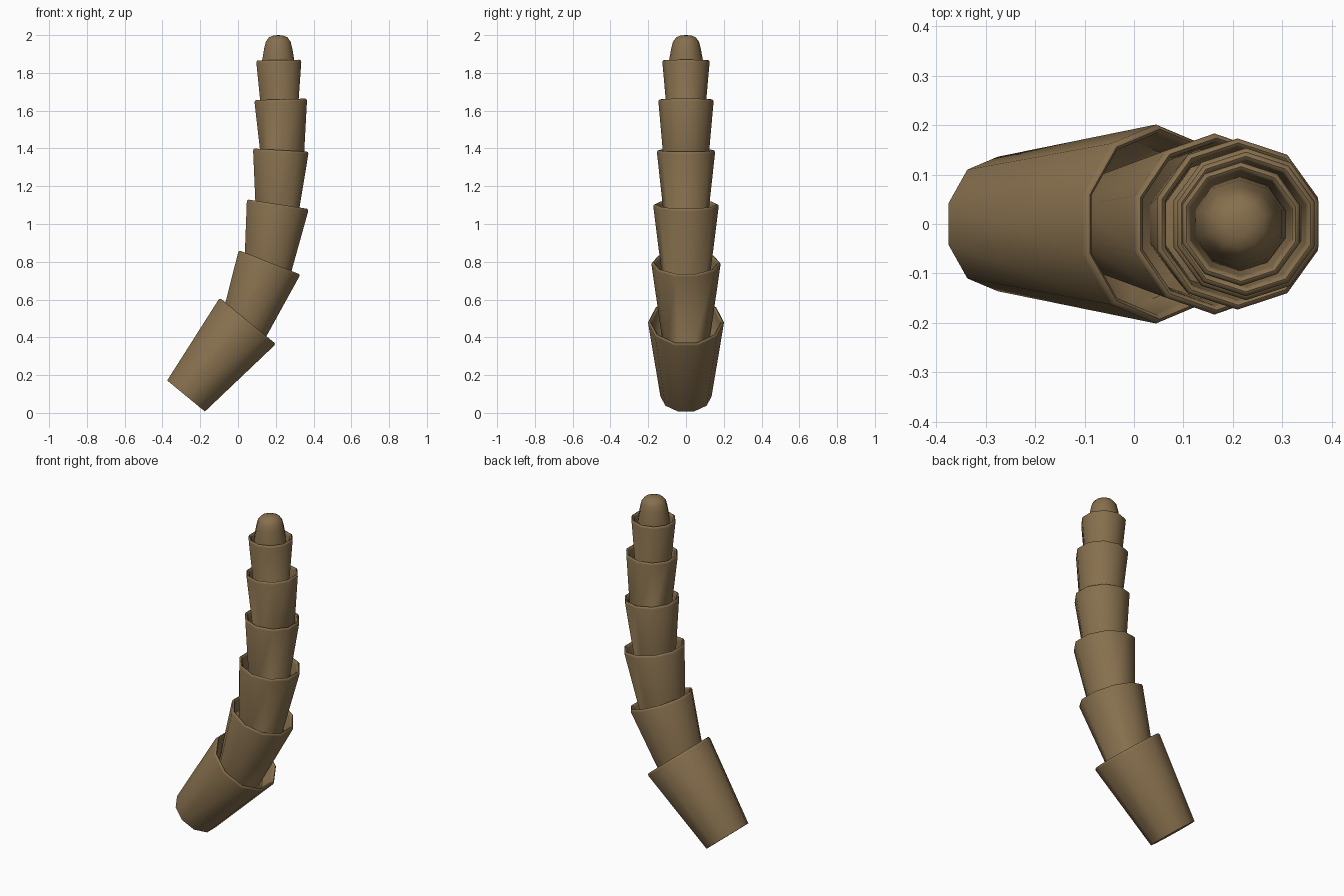
import bpy, bmesh, math
from mathutils import Vector

if "Cube" in bpy.data.objects:
    bpy.data.objects.remove(bpy.data.objects["Cube"])

SIDES = 10
# each sleeve: top centre x, z, axis direction x, z, length, base radius, top radius
SLEEVES = [
    (0.052, 0.487, 0.635, 0.772, 0.515, 0.136, 0.201),
    (0.167, 0.797, 0.367, 0.930, 0.45, 0.124, 0.183),
    (0.211, 1.105, 0.154, 0.988, 0.40, 0.125, 0.173),
    (0.227, 1.391, 0.060, 0.998, 0.36, 0.116, 0.154),
    (0.226, 1.660, -0.030, 0.9995, 0.34, 0.117, 0.146),
    (0.216, 1.868, -0.015, 0.9999, 0.27, 0.102, 0.125),
]
# rounded tip: height, radius
TIP = [(1.80, 0.096), (1.87, 0.089), (1.93, 0.078), (1.965, 0.069),
       (1.988, 0.052), (1.998, 0.027)]

bm = bmesh.new()
rings = []


def add_ring(cx, cz, ax, az, r):
    """Ten-sided ring square to the axis, joined to the previous ring."""
    c, u, v = Vector((cx, 0, cz)), Vector((az, 0, -ax)), Vector((0, 1, 0))
    ring = []
    for i in range(SIDES):
        a = math.pi / 2 + math.tau * i / SIDES
        ring.append(bm.verts.new(c + u * (r * math.cos(a)) + v * (r * math.sin(a))))
    if rings:
        low = rings[-1]
        for i in range(SIDES):
            j = (i + 1) % SIDES
            bm.faces.new((low[i], low[j], ring[j], ring[i]))
    rings.append(ring)


# sleeves: outer wall, rounded lip, then the inner wall down to the next sleeve
for x, z, ax, az, length, r0, r1 in SLEEVES:
    lip = 0.012
    steps = [(length, r0), (lip, r1), (0.003, r1 - 0.003), (0, r1 - 0.009),
             (0.004, r1 - 0.016), (0.015, r1 - 0.019), (0.09, r1 - 0.032)]
    for depth, r in steps:
        add_ring(x - ax * depth, z - az * depth, ax, az, r)

# tip
for z, r in TIP:
    add_ring(0.213, z, 0, 1, r)

# close both ends
bm.faces.new(rings[0])
peak = bm.verts.new((0.213, 0, 2.0))
for i in range(SIDES):
    bm.faces.new((rings[-1][i], rings[-1][(i + 1) % SIDES], peak))
bmesh.ops.recalc_face_normals(bm, faces=bm.faces)

mesh = bpy.data.meshes.new("palm_trunk")
bm.to_mesh(mesh)
bm.free()
trunk = bpy.data.objects.new("palm_trunk", mesh)
bpy.context.collection.objects.link(trunk)

# bark
bark = bpy.data.materials.new("bark")
bark.diffuse_color = (0.24, 0.16, 0.075, 1)
bark.use_nodes = True
bark.node_tree.nodes["Principled BSDF"].inputs["Base Color"].default_value = bark.diffuse_color
mesh.materials.append(bark)

bpy.context.view_layer.objects.active = trunk
trunk.select_set(True)
bpy.ops.object.shade_smooth_by_angle(angle=math.radians(50))
